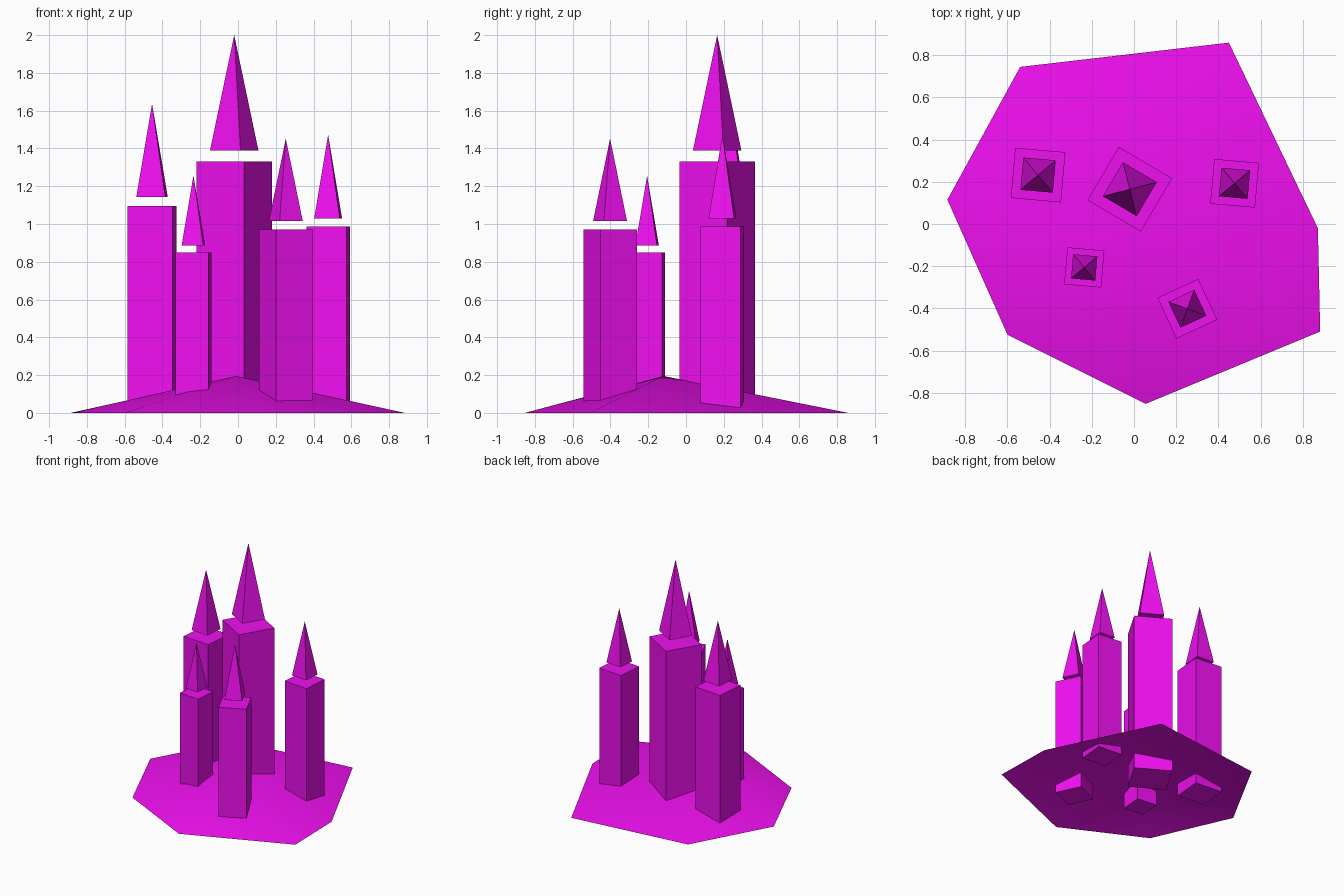
import bpy, bmesh
from math import radians
from mathutils import Matrix

if "Cube" in bpy.data.objects:
    bpy.data.objects.remove(bpy.data.objects["Cube"])

mat = bpy.data.materials.new("magenta")
mat.diffuse_color = (0.87, 0.005, 0.87, 1)
mat.use_nodes = True
mat.node_tree.nodes["Principled BSDF"].inputs["Base Color"].default_value = mat.diffuse_color


def finish(bm, name, smooth=False):
    bmesh.ops.recalc_face_normals(bm, faces=bm.faces[:])
    for f in bm.faces:
        f.smooth = smooth
    mesh = bpy.data.meshes.new(name)
    bm.to_mesh(mesh)
    bm.free()
    mesh.materials.append(mat)
    ob = bpy.data.objects.new(name, mesh)
    bpy.context.collection.objects.link(ob)
    return ob


def prism(name, x, y, rot, side, z0, z1, top):
    """Square column (top=1) or pyramid (top=0) between two heights."""
    bm = bmesh.new()
    bm_verts = bmesh.ops.create_cone(
        bm, cap_ends=True, segments=4, radius1=side / 2 ** 0.5,
        radius2=top * side / 2 ** 0.5, depth=z1 - z0)["verts"]
    bmesh.ops.remove_doubles(bm, verts=bm_verts, dist=1e-5)
    # turn the flat sides square to the axes, then apply the tower's own turn
    v = max((v for v in bm.verts if v.co.z < 0), key=lambda v: v.co.x)
    offset = 45 if abs(v.co.y) < 0.1 * side else 0
    bm.transform(Matrix.Translation((x, y, (z0 + z1) / 2))
                 @ Matrix.Rotation(radians(rot + offset), 4, "Z"))
    return finish(bm, name)


# low hill: open fan from an irregular seven-sided outline to a peak
outline = [(-0.54, 0.745), (-0.885, 0.115), (-0.60, -0.525), (0.055, -0.853),
           (0.883, -0.51), (0.872, -0.02), (0.45, 0.86)]
bm = bmesh.new()
peak = bm.verts.new((-0.01, -0.12, 0.195))
ring = [bm.verts.new((x, y, 0)) for x, y in outline]
for a, b in zip(ring, ring[1:] + ring[:1]):
    bm.faces.new((peak, a, b))
finish(bm, "hill", smooth=True)

# towers: name, x, y, turn, width, wall top, roof width, roof base, roof tip
towers = [
    ("main", -0.02, 0.165, -30.5, 0.293, 1.33, 0.187, 1.39, 2.0),
    ("left", -0.455, 0.232, -5, 0.239, 1.094, 0.154, 1.142, 1.637),
    ("right", 0.477, 0.193, -5, 0.213, 0.986, 0.136, 1.03, 1.472),
    ("small", -0.236, -0.206, -5, 0.176, 0.848, 0.115, 0.885, 1.257),
    ("front", 0.253, -0.402, 25, 0.213, 0.97, 0.135, 1.016, 1.452),
]
for name, x, y, rot, w, top, rw, r0, r1 in towers:
    prism(name + "_tower", x, y, rot, w, 0, top, 1)
    # roof floats just above the wall top
    prism(name + "_spire", x, y, rot, rw, r0, r1, 0)
